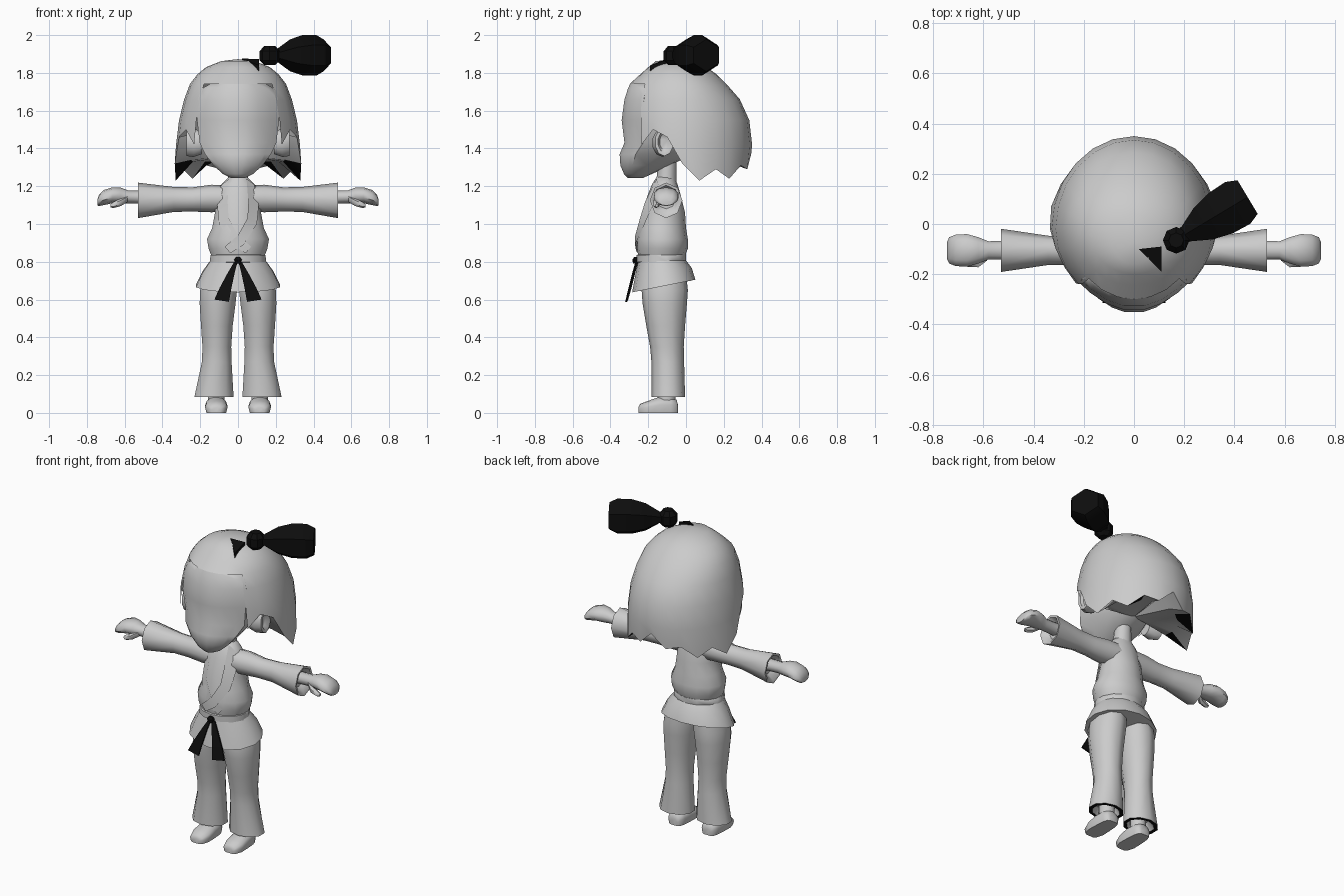
import bpy, bmesh, math
from mathutils import Vector

if "Cube" in bpy.data.objects:
    bpy.data.objects.remove(bpy.data.objects["Cube"])


def material(name, v):
    m = bpy.data.materials.new(name)
    m.diffuse_color = (v, v, v, 1)
    m.use_nodes = True
    m.node_tree.nodes["Principled BSDF"].inputs["Base Color"].default_value = m.diffuse_color
    return m


GREY, BLACK = material("light grey", 0.6), material("black", 0.004)


def build(name, verts, faces, mats=(GREY,), black=(), mirror=False, angle=50):
    me = bpy.data.meshes.new(name)
    me.from_pydata([tuple(v) for v in verts], [], faces)
    for m in mats:
        me.materials.append(m)
    for i in black:
        me.polygons[i].material_index = 1
    ob = bpy.data.objects.new(name, me)
    bpy.context.collection.objects.link(ob)
    bm = bmesh.new()
    bm.from_mesh(me)
    bmesh.ops.remove_doubles(bm, verts=bm.verts, dist=0.0005)
    bmesh.ops.recalc_face_normals(bm, faces=bm.faces)
    bm.to_mesh(me)
    bm.free()
    if mirror:
        ob.modifiers.new("mirror", "MIRROR")
    bpy.ops.object.select_all(action="DESELECT")
    ob.select_set(True)
    bpy.context.view_layer.objects.active = ob
    bpy.ops.object.shade_smooth_by_angle(angle=math.radians(angle))
    return ob


def ring(c, u, v, n):
    """Closed n-sided ellipse around c with half axes u and v."""
    c, u, v = Vector(c), Vector(u), Vector(v)
    return [c + u * math.sin(2 * math.pi * i / n) - v * math.cos(2 * math.pi * i / n)
            for i in range(n)]


def loft(name, rings, dark_bands=(), **kw):
    n = len(rings[0])
    verts = [p for r in rings for p in r]
    faces, dark = [], []
    for a in range(len(rings) - 1):
        for i in range(n):
            if a in dark_bands:
                dark.append(len(faces))
            j = (i + 1) % n
            faces.append((a * n + i, a * n + j, a * n + n + j, a * n + n + i))
    faces += [tuple(range(n)), tuple(range(len(verts) - n, len(verts)))]
    return build(name, verts, faces, black=dark, **kw)


def z_rings(rows, n, x=0, tilt=0):
    """Rows of (z, half width, front y, back y)."""
    out = []
    for z, w, f, b in rows:
        r = ring((x, (f + b) / 2, z), (w, 0, 0), (0, (b - f) / 2, 0), n)
        out.append([p + Vector((0, 0, tilt * (p.y - (f + b) / 2))) for p in r])
    return out


def x_rings(rows, n):
    """Rows of (x, centre z, half height, centre y, half depth)."""
    return [ring((x, y, z), (0, d, 0), (0, 0, h), n) for x, z, h, y, d in rows]


def lerp_row(rows, z):
    """Interpolate rows sorted by falling z."""
    for a, b in zip(rows, rows[1:]):
        if z >= b[0]:
            t = min(1, max(0, (a[0] - z) / (a[0] - b[0])))
            return [p + (q - p) * t for p, q in zip(a, b)]
    return list(rows[-1])


# Jacket body, neck and belt
BODY = [(1.25, .05, -.155, -.06), (1.21, .09, -.18, -.045), (1.16, .12, -.2, -.03),
        (1.06, .125, -.235, -.005), (.98, .14, -.25, 0), (.92, .168, -.26, .01),
        (.87, .16, -.26, .01), (.82, .14, -.25, -.01)]
loft("jacket_body", z_rings(BODY, 14))
loft("neck", z_rings([(1.2, .06, -.16, -.05), (1.3, .05, -.15, -.05), (1.42, .05, -.15, -.05)], 10))
loft("belt", z_rings([(.84, .14, -.25, 0), (.835, .15, -.262, .0), (.8, .152, -.262, .0),
                      (.795, .14, -.25, 0)], 14))
# Jacket skirt, lower at the front
skirt = z_rings([(.82, .14, -.25, -.01)], 14) + z_rings([(.75, .19, -.268, .03)], 14, tilt=.12)
skirt += z_rings([(.672, .228, -.285, .05), (.672, .19, -.25, .02)], 14, tilt=.2)
loft("jacket_skirt", skirt)


# Crossed lapels that follow the chest
def lapel(name, sign, lift):
    outer = [(.085, 1.21), (.11, 1.1), (.1, 1.0), (.03, .89), (-.04, .845)]
    inner = [(.045, 1.24), (.055, 1.12), (.05, 1.03), (0, .94), (-.07, .88)]
    verts = []
    for x, z in outer + inner:
        _, w, f, b = lerp_row(BODY, z)
        y = (f + b) / 2 - (b - f) / 2 * math.sqrt(max(0, 1 - (x / w) ** 2))
        verts.append((sign * x, y - lift, z))
    build(name, verts, [(i, i + 1, i + 6, i + 5) for i in range(4)])


lapel("lapel_over", 1, .012)
lapel("lapel_under", -1, .007)

# Black belt knot and hanging ends
loft("belt_knot", z_rings([(.825, .012, -.275, -.25), (.81, .024, -.285, -.25),
                           (.79, .014, -.28, -.25)], 6), mats=(BLACK,))
tail = []
for z, a, b, y in [(.81, 0, .014, -.265), (.74, .018, .055, -.285), (.66, .035, .098, -.305),
                   (.6, .048, .125, -.322)]:
    dz = -.012 if z == .6 else 0
    tail.append([Vector(p) for p in [(a, y, z + dz), (b, y + .008, z), (b, y + .016, z),
                                     (a, y + .01, z + dz)]])
loft("belt_ends", tail, mats=(BLACK,), mirror=True, angle=30)

# Sleeves with open cuffs
loft("sleeves", x_rings([(.06, 1.135, .07, -.11, .075), (.14, 1.135, .073, -.11, .07),
                         (.24, 1.13, .064, -.107, .058), (.34, 1.13, .066, -.105, .058),
                         (.53, 1.125, .094, -.105, .086), (.528, 1.125, .08, -.105, .072),
                         (.49, 1.13, .05, -.105, .05)], 8), mirror=True)
# Hands with curled fingers and a thumb
loft("hands", x_rings([(.47, 1.14, .035, -.105, .04), (.58, 1.143, .034, -.105, .038),
                       (.62, 1.15, .042, -.105, .055), (.665, 1.152, .042, -.105, .068),
                       (.71, 1.14, .04, -.105, .066), (.736, 1.125, .03, -.105, .055),
                       (.745, 1.112, .014, -.105, .035)], 10), mirror=True)
loft("thumbs", x_rings([(.585, 1.135, .018, -.13, .018), (.62, 1.115, .02, -.155, .02),
                        (.66, 1.1, .016, -.158, .016), (.675, 1.097, .008, -.155, .008)], 6), mirror=True)

# Trouser legs with dark cuff lining
legs = z_rings([(.74, .09, -.22, -.0)], 10, .095)
for z, a, b, f, k in [(.65, 0, .205, -.235, .01), (.58, .008, .208, -.23, .005), (.46, .024, .2, -.21, -.005),
                      (.35, .032, .192, -.19, -.012), (.27, .03, .195, -.183, -.01),
                      (.085, .018, .236, -.182, -.005), (.085, .04, .212, -.165, -.025),
                      (.13, .06, .18, -.15, -.05)]:
    legs += z_rings([(z, (b - a) / 2, f, k)], 10, (a + b) / 2)
loft("trouser_legs", legs, dark_bands=(6,), mats=(GREY, BLACK), mirror=True)

# Shoes and ankles
shoe = [ring((.115, y, h / 2), (w, 0, 0), (0, 0, h / 2), 12) for y, w, h in
        [(-.252, .025, .03), (-.243, .045, .048), (-.2, .06, .064), (-.14, .058, .085),
         (-.08, .053, .085), (-.05, .042, .07), (-.042, .025, .04)]]
for r in shoe:  # flatten the sole
    top = max(p.z for p in r)
    for p in r:
        if p.z < top * .35:
            p.z = 0
loft("shoes", shoe, mirror=True)
loft("ankles", z_rings([(.03, .045, -.15, -.055), (.16, .045, -.15, -.055)], 10, .115), mirror=True)

# Head with a broad face
HEAD = [(1.74, .15, -.3, .1), (1.715, .195, -.312, .1), (1.66, .212, -.33, .1), (1.55, .217, -.345, .1),
        (1.43, .203, -.33, .08), (1.37, .175, -.355, .03), (1.31, .13, -.35, -.08),
        (1.265, .08, -.33, -.18), (1.243, .035, -.31, -.23)]
head = []
for z, w, f, b in HEAD:
    s = f + .11 * (w / .217)
    front = [Vector((w * t, f + (s - f) * t * t, z)) for t in (-1, -.8, -.5, -.2, .2, .5, .8, 1)]
    head.append(front + [Vector((w * math.cos(a), s + max(.02, b - s) * math.sin(a), z))
                         for a in (math.pi * k / 8 for k in range(1, 8))])
loft("head", head)
# Ears
loft("ears", x_rings([(.19, 1.43, .06, -.13, .045), (.235, 1.43, .075, -.125, .055),
                      (.272, 1.435, .075, -.115, .05), (.272, 1.435, .055, -.115, .034),
                      (.255, 1.435, .04, -.118, .022)], 10), mirror=True)

# Bobbed hair: rows of (z, half width, front y, back y), columns around the head
HAIR = [(1.873, .0, -.07, -.07), (1.862, .09, -.16, .04), (1.83, .17, -.2, .11), (1.79, .217, -.245, .165),
        (1.74, .255, -.3, .215), (1.66, .285, -.325, .285), (1.55, .312, -.33, .335),
        (1.42, .328, -.325, .35), (1.22, .342, -.325, .33)]
LOW = [1.7, 1.7, 1.62, 1.42, 1.5, 1.46, 1.32, 1.23, 1.29, 1.24, 1.31, 1.29, 1.37]
N = 24


def hair_point(z, j, scale=1):
    _, w, f, b = lerp_row(HAIR, z)
    a, c = 2 * math.pi * j / N, -.02 if z < 1.75 else (f + b) / 2
    y = -math.cos(a) * ((c - f) if math.cos(a) > 0 else (b - c))
    return Vector((w * math.sin(a) * scale, c + y * scale, z))


verts, faces, dark = [], [], []
levels = [r[0] for r in HAIR]
for z in levels:
    for j in range(N):
        low = LOW[min(j, N - j)]
        verts.append(hair_point(low if z == 1.22 else max(z, low), j))
for j in range(N):  # raised underside
    verts.append(hair_point(max(1.33, LOW[min(j, N - j)] + .02), j, .74))
verts.append(Vector((0, 0, 1.36)))
for r in range(len(levels)):
    for j in range(N):
        k = (j + 1) % N
        side = min(j, N - 1 - j)
        if (r >= 4 and side < 3) or (r == 8 and side < 5):
            continue
        if r == 8 and side in (6, 9):
            dark.append(len(faces))
        faces.append((r * N + j, r * N + k, r * N + N + k, r * N + N + j))
R = len(levels) * N
faces += [(R + j, R + j + 1, R + N) for j in range(5, N - 5)]
# drop repeated corners of collapsed cells
keep, kept_dark = [], []
for i, f in enumerate(faces):
    g = [v for q, v in enumerate(f) if (verts[v] - verts[f[q - 1]]).length > .0005]
    if len(g) >= 3:
        if i in dark:
            kept_dark.append(len(keep))
        keep.append(tuple(g))
build("hair", verts, keep, mats=(GREY, BLACK), black=kept_dark, angle=40)

# Black tied tuft, its knot and a hair clip
axis = Vector((.25, .15, 0)).normalized()
across = Vector((-axis.y, axis.x, 0))
tuft = [ring(Vector((.165, -.065, 1.893)) + axis * d, across * w, (0, 0, h), 6) for d, w, h in
        [(.0, .03, .03), (.05, .04, .035), (.13, .085, .085), (.21, .108, .108),
         (.29, .112, .108), (.335, .09, .085)]]
loft("hair_tuft", tuft, mats=(BLACK,), angle=25)
loft("hair_knot", z_rings([(1.842, .03, -.095, -.035), (1.865, .053, -.118, -.012), (1.915, .053, -.118, -.012),
                           (1.943, .03, -.095, -.035)], 8, .168), mats=(BLACK,), angle=25)
clip = [(.02, -.1, 1.876), (.11, -.09, 1.873), (.11, -.19, 1.84)]
build("hair_clip", clip + [(x, y, z - .03) for x, y, z in clip],
      [(0, 1, 2), (3, 4, 5), (0, 1, 4, 3), (1, 2, 5, 4), (2, 0, 3, 5)], mats=(BLACK,), angle=25)
